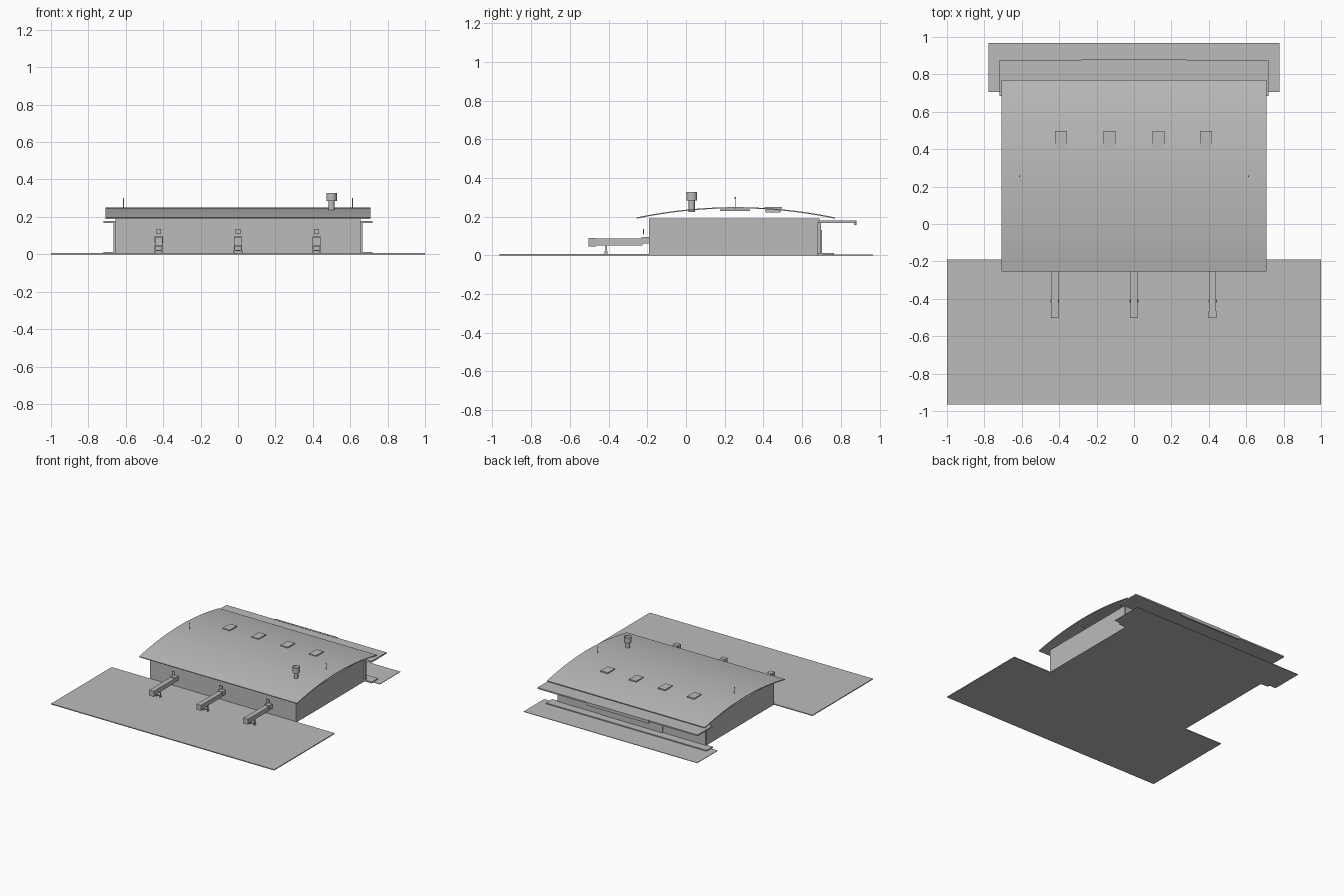
import bpy, bmesh, math
from mathutils import Matrix, Vector

cube = bpy.data.objects.get("Cube")
if cube:
    bpy.data.objects.remove(cube, do_unlink=True)

grey = bpy.data.materials.new("plain_grey")
grey.use_nodes = True
grey.diffuse_color = (0.5, 0.5, 0.5, 1)
grey.node_tree.nodes["Principled BSDF"].inputs["Base Color"].default_value = (0.5, 0.5, 0.5, 1)


def finish(name, bm, smooth=False):
    bmesh.ops.recalc_face_normals(bm, faces=bm.faces[:])
    mesh = bpy.data.meshes.new(name)
    bm.to_mesh(mesh)
    bm.free()
    mesh.materials.append(grey)
    obj = bpy.data.objects.new(name, mesh)
    bpy.context.collection.objects.link(obj)
    if smooth:
        bpy.ops.object.select_all(action="DESELECT")
        obj.select_set(True)
        bpy.context.view_layer.objects.active = obj
        bpy.ops.object.shade_smooth_by_angle(angle=math.radians(35))
    return obj


def box(name, x, y, z):
    """Box from (low, high) pairs on each axis."""
    bm = bmesh.new()
    spans = [Vector(p) for p in (x, y, z)]
    size = [s[1] - s[0] for s in spans]
    middle = [(s[0] + s[1]) / 2 for s in spans]
    bmesh.ops.create_cube(bm, size=1, matrix=Matrix.Translation(middle) @ Matrix.Diagonal((*size, 1)))
    return finish(name, bm)


def wide(name, half, y, z):
    return box(name, (-half, half), y, z)


def tube(name, x, y, z, radius, sides=16, capped=True):
    bm = bmesh.new()
    bmesh.ops.create_cone(bm, cap_ends=capped, segments=sides, radius1=radius, radius2=radius,
                          depth=z[1] - z[0],
                          matrix=Matrix.Translation((x, y, (z[0] + z[1]) / 2)))
    return finish(name, bm, True)


# Ground slabs, hall and rear kerb
wide("apron", 1.0, (-0.965, -0.19), (0, 0.007))
wide("rear_road", 0.778, (0.705, 0.967), (0, 0.004))
wide("rear_kerb", 0.72, (0.685, 0.765), (0, 0.012))
wide("hall", 0.655, (-0.19, 0.69), (0, 0.19))
wide("rear_facade", 0.665, (0.68, 0.697), (0, 0.17))

# Rear canopy with a deeper centre
wide("rear_canopy", 0.718, (0.685, 0.876), (0.168, 0.179))
wide("canopy_centre", 0.28, (0.868, 0.882), (0.156, 0.181))
wide("rear_entrance", 0.28, (0.695, 0.703), (0.012, 0.13))

# Arched roof swept along x
ROOF_Y, ROOF_HALF, ROOF_Z, RISE = 0.257, 0.512, 0.19, 0.053


def roof_height(y):
    return ROOF_Z + RISE * (1 - ((y - ROOF_Y) / ROOF_HALF) ** 2)


bm = bmesh.new()
steps = 24
ys = [ROOF_Y + ROOF_HALF * (2 * i / steps - 1) for i in range(steps + 1)]
profile = [(y, roof_height(y)) for y in ys] + [(y, roof_height(y) + 0.006) for y in reversed(ys)]
face = bm.faces.new([bm.verts.new((-0.708, y, z)) for y, z in profile])
sweep = bmesh.ops.extrude_face_region(bm, geom=[face])
moved = [v for v in sweep["geom"] if isinstance(v, bmesh.types.BMVert)]
bmesh.ops.translate(bm, vec=(1.416, 0, 0), verts=moved)
finish("arched_roof", bm, True)
wide("ridge_beam", 0.65, (0.175, 0.33), (0.23, 0.238))

# Roof units, masts and vent
for i, x in enumerate((-0.39, -0.13, 0.13, 0.385)):
    box(f"skylight_base_{i}", (x - 0.025, x + 0.025), (0.412, 0.488), (0.222, 0.246))
    box(f"skylight_lid_{i}", (x - 0.032, x + 0.032), (0.405, 0.497), (0.242, 0.251))
for side, x in (("right", -0.612), ("left", 0.612)):
    tube(f"mast_{side}", x, 0.255, (0.24, 0.3), 0.002, 6)
    tube(f"mast_tip_{side}", x, 0.255, (0.293, 0.302), 0.004, 6)
tube("vent_pipe", 0.5, 0.03, (0.225, 0.29), 0.016, 16, False)
tube("vent_cap", 0.5, 0.03, (0.284, 0.328), 0.028, 16, False)

# Boarding bridges with legs, wheels and gate signs
for i, x in enumerate((-0.424, 0, 0.42)):
    def part(name, half, y, z):
        return box(f"{name}_{i}", (x - half, x + half), y, z)
    part("bridge_cab", 0.021, (-0.503, -0.465), (0.045, 0.09))
    part("bridge_tunnel", 0.019, (-0.47, -0.225), (0.052, 0.088))
    part("bridge_joint", 0.022, (-0.23, -0.19), (0.06, 0.095))
    part("leg_beam", 0.021, (-0.418, -0.408), (0.042, 0.054))
    part("axle", 0.021, (-0.416, -0.41), (0.018, 0.023))
    part("gate_sign", 0.013, (-0.221, -0.217), (0.108, 0.135))
    for side in (-1, 1):
        lx = x + side * 0.019
        box(f"bridge_leg_{i}_{side}", (lx - 0.003, lx + 0.003), (-0.417, -0.409), (0.015, 0.05))
        box(f"bridge_wheel_{i}_{side}", (lx - 0.004, lx + 0.004), (-0.421, -0.405), (0.008, 0.022))
